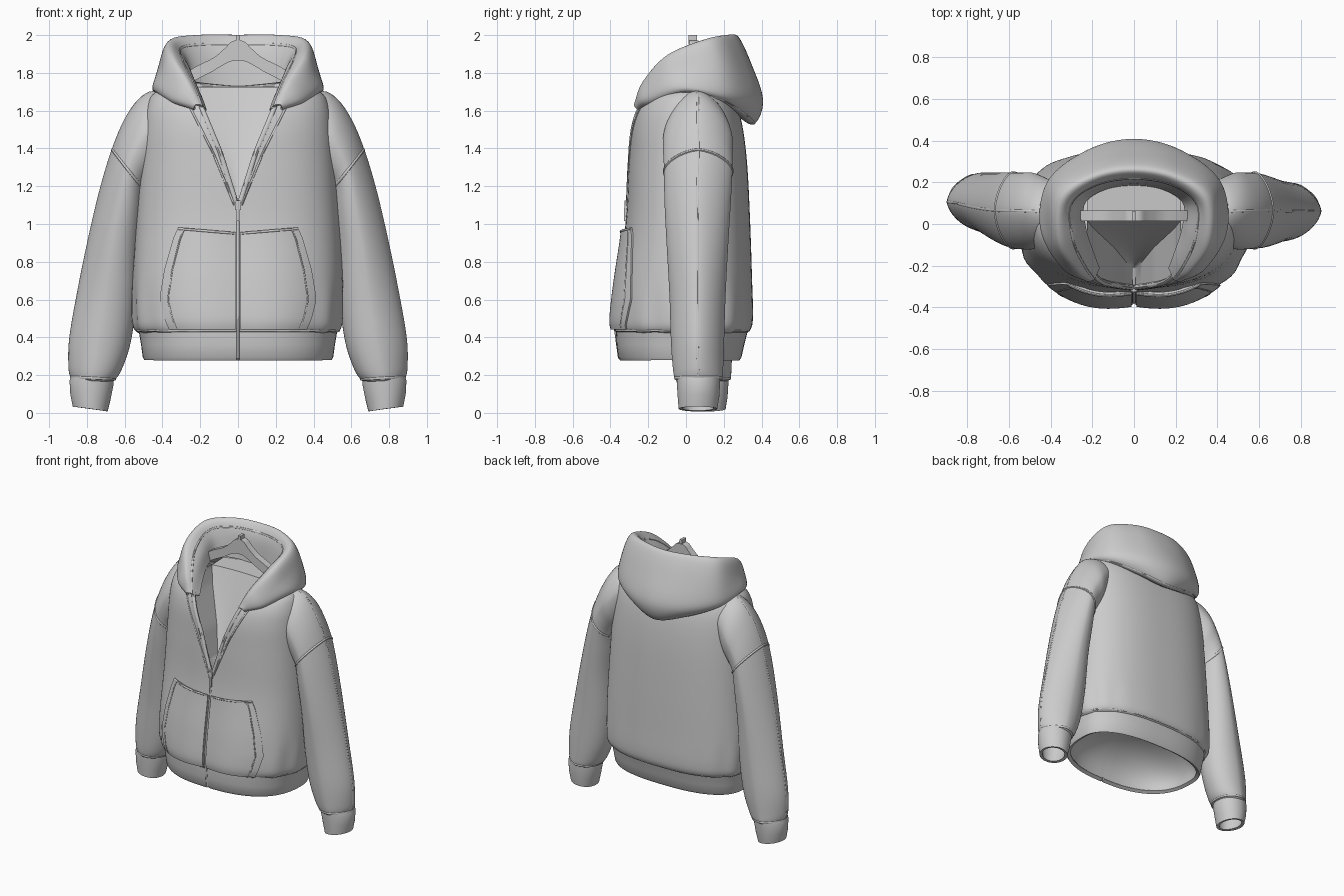
import bpy, bmesh, math
from mathutils import Vector

if "Cube" in bpy.data.objects:
    bpy.data.objects.remove(bpy.data.objects["Cube"])

fabric = bpy.data.materials.new("light grey fabric")
fabric.diffuse_color = (0.6, 0.6, 0.6, 1)
fabric.use_nodes = True
fabric.node_tree.nodes["Principled BSDF"].inputs["Base Color"].default_value = fabric.diffuse_color


# ---------- helpers ----------
def spline(pts, n):
    """Catmull-Rom resampling of a point list to n points."""
    pts = [Vector(p) for p in pts]
    m = len(pts)
    out = []
    for k in range(n):
        f = k * (m - 1) / (n - 1)
        i = min(int(f), m - 2)
        t = f - i
        b, c = pts[i], pts[i + 1]
        a = pts[i - 1] if i > 0 else b * 2 - c
        d = pts[i + 2] if i + 2 < m else c * 2 - b
        out.append(0.5 * (2 * b + (c - a) * t + (2 * a - 5 * b + 4 * c - d) * t ** 2
                          + (3 * b - a - 3 * c + d) * t ** 3))
    return out


def loft(name, rows, closed=False, thick=0.0):
    """Skin a list of equal-length rows, optionally thickened."""
    bm = bmesh.new()
    vs = [[bm.verts.new(p) for p in r] for r in rows]
    n = len(rows[0])
    for a, b in zip(vs, vs[1:]):
        for j in range(n if closed else n - 1):
            k = (j + 1) % n
            bm.faces.new((a[j], a[k], b[k], b[j]))
    bmesh.ops.recalc_face_normals(bm, faces=bm.faces)
    me = bpy.data.meshes.new(name)
    bm.to_mesh(me)
    bm.free()
    ob = bpy.data.objects.new(name, me)
    bpy.context.collection.objects.link(ob)
    me.materials.append(fabric)
    if thick:
        mod = ob.modifiers.new("thickness", 'SOLIDIFY')
        mod.thickness, mod.offset = thick, 0
    return ob


def smooth_rows(rows, n, nv):
    """Resample rows along and across."""
    rows = [spline(r, n) for r in rows]
    cols = [spline(c, nv) for c in zip(*rows)]
    return [list(r) for r in zip(*cols)]


def tube(name, pts, r, closed=False):
    cu = bpy.data.curves.new(name, 'CURVE')
    cu.dimensions = '3D'
    cu.bevel_depth, cu.bevel_resolution, cu.use_fill_caps = r, 2, True
    sp = cu.splines.new('POLY')
    sp.points.add(len(pts) - 1)
    for p, q in zip(sp.points, pts):
        p.co = (*q, 1)
    sp.use_cyclic_u = closed
    cu.materials.append(fabric)
    ob = bpy.data.objects.new(name, cu)
    bpy.context.collection.objects.link(ob)


def box(name, centre, size):
    bpy.ops.mesh.primitive_cube_add(size=1, location=centre)
    ob = bpy.context.object
    ob.name, ob.scale = name, size
    ob.data.materials.append(fabric)


def power(v, n):
    return math.copysign(abs(v) ** (2 / n), v)


def lerp_table(tab, x):
    for a, b in zip(tab, tab[1:]):
        if x <= b[0]:
            t = max(0, (x - a[0]) / (b[0] - a[0]))
            return [p + (q - p) * t for p, q in zip(a, b)]
    return tab[-1]


# ---------- torso: z, half width, front y, back y ----------
N, YC = 2.5, 0.03
profile = [(0.425, 0.505, -0.35, 0.305), (0.45, 0.537, -0.372, 0.335), (0.52, 0.547, -0.376, 0.345),
           (0.7, 0.547, -0.355, 0.34), (1.0, 0.53, -0.31, 0.33), (1.3, 0.51, -0.295, 0.315),
           (1.5, 0.495, -0.283, 0.292), (1.62, 0.475, -0.25, 0.26), (1.69, 0.43, -0.19, 0.22),
           (1.735, 0.30, -0.13, 0.195)]
sections = [tuple(v) for v in spline(profile, 60)]
neckline = [(0, 0.007), (1.1, 0.007), (1.38, 0.095), (1.62, 0.195), (1.74, 0.23)]


def opening(z):
    return lerp_table(neckline, z)[1]


def ring(sec, w, count=96, fold=0.0):
    z, a, yf, yb = sec
    t0 = math.asin((w / a) ** (N / 2))
    pts = []
    for i in range(count + 1):
        t = t0 + (2 * math.pi - 2 * t0) * i / count
        k = 1 + fold * math.sin(15 * t) * math.sin(t) ** 2
        d = YC - yf if math.cos(t) > 0 else yb - YC
        pts.append((a * k * power(math.sin(t), N), YC - d * k * power(math.cos(t), N), z))
    return pts


def front_y(x, z):
    _, a, yf, _ = lerp_table(sections, z)
    return YC - (YC - yf) * (1 - min(1, abs(x) / a) ** N) ** (1 / N)


loft("torso", [ring(s, opening(s[0]), fold=0.012 * math.exp(-((s[0] - 0.52) / 0.16) ** 2))
               for s in sections], thick=0.02)

# ribbed hem band and the domed lining inside it
hem = [(0.285, 0.485, -0.338, 0.272), (0.30, 0.492, -0.348, 0.282), (0.36, 0.50, -0.355, 0.295),
       (0.42, 0.51, -0.358, 0.31), (0.44, 0.515, -0.358, 0.315)]
loft("hem_band", [ring(s, 0.007) for s in hem], thick=0.026)
tube("hem_seam", ring((0.437, 0.534, -0.372, 0.332), 0.012), 0.007)
dome = []
for i in range(13):
    q = math.pi / 2 * i / 12
    k = max(0.01, math.cos(q))
    dome.append(ring((0.30 + 0.24 * math.sin(q), 0.48 * k, -0.02 - 0.31 * k, -0.02 + 0.285 * k + 0.06 * (1 - k)), 0.0))
loft("hem_lining", dome)

# inner lining seen through the neckline: facing, sloped panel, facing, then a ledge to the hood
lining = []
for i in range(26):
    z = 1.10 + 0.625 * i / 25
    w, yp = opening(z), -0.22 + 0.24 * i / 25
    yf = min(front_y(w, z), yp - 0.01)
    panel = [(w * (1 - k / 4), yp + 0.015 * (1 - (1 - k / 4) ** 2), z) for k in range(9)]
    lining.append([(w, yf, z), *panel, (-w, yf, z)])
lining.append([(x, max(y, 0.19) if abs(y - yf) > 1e-6 else y, 1.73) for x, y, z in lining[-1]])
lining.insert(0, [(x, front_y(0, 1.08), 1.08) for x, y, z in lining[0]])
loft("inner_lining", lining)

# zip, its slider and the neckline edges
tube("zip", [(0, front_y(0, z) - 0.001, z) for z in (0.29, 0.45, 0.55, 0.7, 0.85, 1.0, 1.1)], 0.009)
box("zip_slider", (0, -0.312, 1.10), (0.03, 0.025, 0.05))
box("zip_pull", (0, -0.322, 1.05), (0.018, 0.012, 0.07))
for s in (1, -1):
    side = "right" if s > 0 else "left"
    zs = [1.1 + 0.54 * i / 20 for i in range(21)]
    tube(side + "_neck_edge", [(s * opening(z), front_y(opening(z), z) - 0.002, z) for z in zs], 0.014)
    stitch = [(opening(z) + 0.012 + 0.05 * (z - 1.1) / 0.54, z) for z in zs]
    tube(side + "_neck_stitch", [(s * x, front_y(x, z) - 0.009, z) for x, z in stitch], 0.006)

# ---------- pocket halves: z, side edge ----------
pocket = [(0.445, 0.36), (0.5, 0.385), (0.6, 0.41), (0.75, 0.385), (0.9, 0.34), (0.95, 0.315)]
for s in (1, -1):
    side = "right" if s > 0 else "left"
    rows = []
    for i in range(25):
        z0, xe = lerp_table(pocket, 0.445 + 0.505 * i / 24)
        row = []
        for j in range(21):
            u = j / 20
            x = 0.014 + u * (xe - 0.014)
            z = z0 + 0.025 * u * (i / 24) ** 3
            row.append((s * x, front_y(x, z) - 0.010 - 0.016 * math.sin(math.pi * u), z))
        rows.append(row)
    loft(side + "_pocket", rows, thick=0.02)
    tube(side + "_pocket_stitch", [Vector(r[18]) + Vector((0, -0.009, 0)) for r in rows], 0.005)
    tube(side + "_pocket_top_seam", [Vector(p) + Vector((0, -0.008, 0)) for p in rows[-1]], 0.007)


# ---------- sleeves: outer x, z, inner x, z, front y, back y ----------
def sleeve_ring(r, s, grow=0.0, count=48, flat=1.6):
    """Lens-like section, pinched along the outer seam; the left arm hangs slightly further back."""
    o, i = Vector((r[0], 0, r[1])), Vector((r[2], 0, r[3]))
    mid, half = (o + i) / 2, (o - i) / 2
    yc, hy = (r[4] + r[5]) / 2, (r[5] - r[4]) / 2
    yc += (-0.014 if s > 0 else 0.03) * min(1, max(0, (1.4 - r[1]) / 0.9))
    pts = []
    for k in range(count):
        t = 2 * math.pi * k / count
        n = flat if math.cos(t) > 0 else 2.1
        p = mid + half * power(math.cos(t), n) * (1 + grow)
        pts.append((s * p.x, yc + hy * (1 + grow) * power(math.sin(t), n), p.z))
    return pts


sleeve = [(0.40, 1.705, 0.35, 1.45, -0.08, 0.19), (0.475, 1.69, 0.40, 1.35, -0.10, 0.22),
          (0.54, 1.635, 0.44, 1.28, -0.115, 0.24), (0.605, 1.53, 0.475, 1.23, -0.115, 0.24),
          (0.662, 1.39, 0.50, 1.18, -0.11, 0.24), (0.72, 1.2, 0.51, 1.05, -0.105, 0.235),
          (0.78, 0.95, 0.53, 0.85, -0.09, 0.225), (0.84, 0.66, 0.545, 0.58, -0.07, 0.215),
          (0.885, 0.40, 0.575, 0.37, -0.06, 0.21), (0.89, 0.25, 0.62, 0.235, -0.05, 0.205),
          (0.88, 0.19, 0.655, 0.18, -0.04, 0.20), (0.865, 0.175, 0.68, 0.165, -0.025, 0.18)]
cuff = [(0.87, 0.20, 0.67, 0.185, -0.025, 0.185), (0.882, 0.17, 0.668, 0.155, -0.025, 0.185),
        (0.878, 0.10, 0.685, 0.07, -0.02, 0.18), (0.865, 0.035, 0.70, 0.01, -0.015, 0.17)]
for s in (1, -1):
    side = "right" if s > 0 else "left"
    dense = [list(r) for r in zip(*[spline(c, 56) for c in zip(*[sleeve_ring(r, s) for r in sleeve])])]
    loft(side + "_sleeve", dense, closed=True, thick=0.012)
    loft(side + "_cuff", [sleeve_ring(r, s, flat=1.9) for r in cuff], closed=True, thick=0.02)
    tube(side + "_drop_shoulder_seam", sleeve_ring(sleeve[4], s, 0.025), 0.008, True)
    tube(side + "_cuff_seam", sleeve_ring(sleeve[10], s, 0.0), 0.01, True)
    tube(side + "_sleeve_seam", [r[0] for r in dense[4:-4]], 0.008)

# ---------- hood: half rows from the neck, over the rim, to the outer base ----------
hood = [
    [(0.17, -0.21, 1.60), (0.20, -0.13, 1.68), (0.235, -0.02, 1.74), (0.24, 0.1, 1.75), (0.14, 0.17, 1.74), (0, 0.19, 1.73)],
    [(0.19, -0.255, 1.62), (0.225, -0.18, 1.73), (0.265, -0.05, 1.83), (0.275, 0.1, 1.88), (0.17, 0.18, 1.90), (0, 0.205, 1.90)],
    [(0.20, -0.265, 1.63), (0.255, -0.215, 1.75), (0.33, -0.09, 1.885), (0.33, 0.10, 1.965), (0.19, 0.205, 1.98), (0, 0.24, 1.98)],
    [(0.215, -0.27, 1.63), (0.28, -0.225, 1.745), (0.37, -0.09, 1.88), (0.365, 0.13, 1.96), (0.2, 0.24, 1.985), (0, 0.275, 1.985)],
    [(0.225, -0.27, 1.63), (0.32, -0.22, 1.70), (0.405, -0.07, 1.80), (0.39, 0.17, 1.86), (0.2, 0.30, 1.86), (0, 0.335, 1.86)],
    [(0.23, -0.265, 1.62), (0.345, -0.2, 1.66), (0.44, -0.03, 1.735), (0.41, 0.2, 1.71), (0.22, 0.35, 1.67), (0, 0.402, 1.66)],
    [(0.23, -0.25, 1.61), (0.34, -0.16, 1.645), (0.435, 0.0, 1.705), (0.39, 0.19, 1.66), (0.2, 0.31, 1.585), (0, 0.36, 1.535)],
    [(0.2, -0.2, 1.60), (0.3, -0.1, 1.66), (0.37, 0.02, 1.69), (0.33, 0.17, 1.65), (0.18, 0.25, 1.60), (0, 0.28, 1.57)],
]
full = [h + [(-x, y, z) for x, y, z in h[-2::-1]] for h in hood]
hood_rows = smooth_rows(full, 81, 43)
loft("hood", hood_rows, thick=0.012)
tube("hood_inner_seam", hood_rows[9], 0.009)
tube("hood_base_seam", hood_rows[36], 0.008)

# ---------- hanger: top edge and bottom edge, mirrored ----------
top = [(0, 1.972), (0.035, 1.965), (0.07, 1.93), (0.13, 1.88), (0.22, 1.835), (0.33, 1.765)]
low = [(0, 1.865), (0.04, 1.86), (0.09, 1.835), (0.14, 1.805), (0.2, 1.775), (0.31, 1.71)]
wood = []
for y in (0.015, 0.065):
    pair = [[(x, y, z) for x, z in e] for e in (top, low)]
    wood.append([spline([(-x, y, z) for x, y, z in e[:0:-1]] + e, 41) for e in pair])
loft("hanger", [wood[0][0], wood[0][1], wood[1][1], wood[1][0], wood[0][0]])
box("hanger_hook", (0, 0.037, 1.975), (0.02, 0.045, 0.05))

# turn everything into meshes and smooth it
bpy.ops.object.select_all(action='SELECT')
bpy.context.view_layer.objects.active = bpy.data.objects["torso"]
bpy.ops.object.convert(target='MESH')
bpy.ops.object.select_all(action='SELECT')
bpy.ops.object.shade_smooth_by_angle(angle=math.radians(45))
